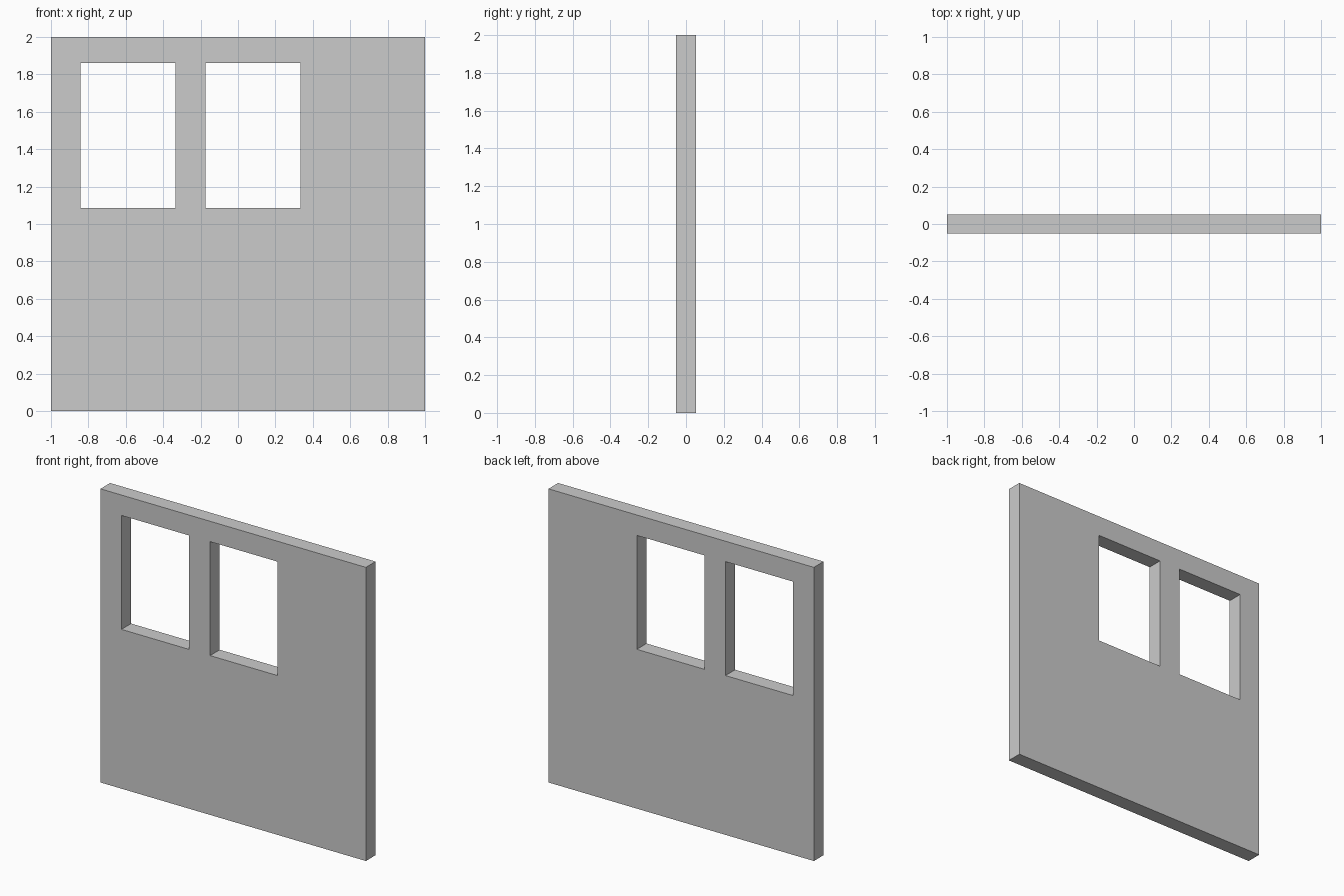
import bpy
import bmesh

if "Cube" in bpy.data.objects:
    bpy.data.objects.remove(bpy.data.objects["Cube"])

THICKNESS = 0.104
XS = [-1.0, -0.842, -0.334, -0.174, 0.334, 1.0]   # wall and window edges across
ZS = [0.0, 1.085, 1.861, 2.0]                     # wall and window edges upward
WINDOWS = {(1, 1), (3, 1)}                        # open cells (column, row)

# Front face of the wall as a grid of panels with the window cells left open
bm = bmesh.new()
verts = [[bm.verts.new((x, -THICKNESS / 2, z)) for z in ZS] for x in XS]
for i in range(len(XS) - 1):
    for j in range(len(ZS) - 1):
        if (i, j) not in WINDOWS:
            bm.faces.new((verts[i][j], verts[i + 1][j],
                          verts[i + 1][j + 1], verts[i][j + 1]))

# Thicken toward the back, which also forms the outer rim and window reveals
front = bm.faces[:]
back = bmesh.ops.extrude_face_region(bm, geom=front, use_keep_orig=True)["geom"]
bmesh.ops.translate(bm, vec=(0, THICKNESS, 0),
                    verts=[g for g in back if isinstance(g, bmesh.types.BMVert)])
bmesh.ops.recalc_face_normals(bm, faces=bm.faces)

mesh = bpy.data.meshes.new("window_wall")
bm.to_mesh(mesh)
bm.free()
wall = bpy.data.objects.new("window_wall", mesh)
bpy.context.collection.objects.link(wall)
